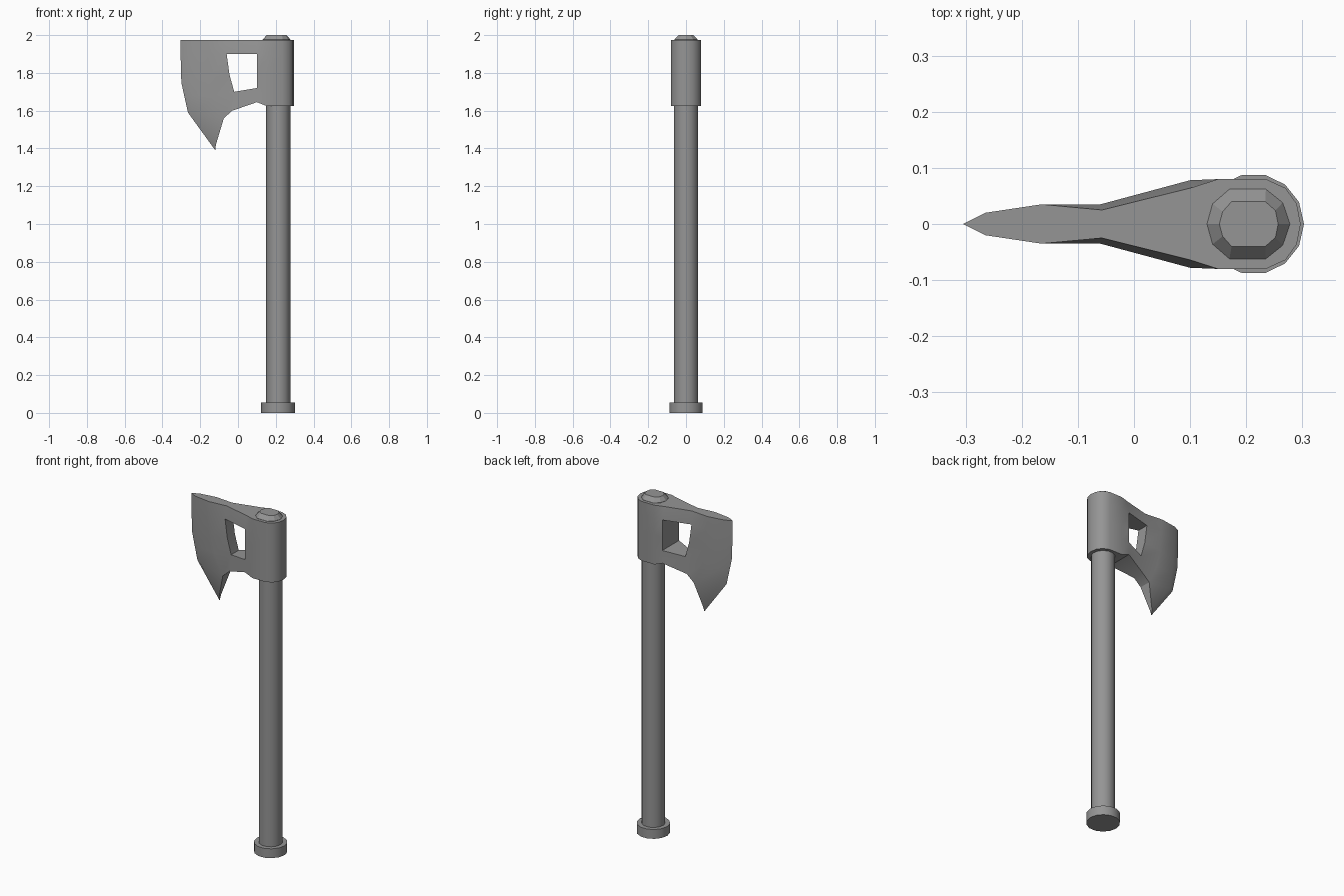
import bpy, bmesh
from math import cos, sin, tau, radians

cube = bpy.data.objects.get("Cube")
if cube:
    bpy.data.objects.remove(cube, do_unlink=True)

grey = bpy.data.materials.new("plain_grey")
grey.use_nodes = True
colour = (0.3, 0.3, 0.3, 1)
grey.diffuse_color = colour
grey.node_tree.nodes["Principled BSDF"].inputs["Base Color"].default_value = colour


def finish(name, bm, angle=30):
    """Turn a bmesh into a named, shaded object."""
    bmesh.ops.recalc_face_normals(bm, faces=bm.faces)
    mesh = bpy.data.meshes.new(name)
    bm.to_mesh(mesh)
    bm.free()
    mesh.materials.append(grey)
    obj = bpy.data.objects.new(name, mesh)
    bpy.context.collection.objects.link(obj)
    bpy.ops.object.select_all(action="DESELECT")
    obj.select_set(True)
    bpy.context.view_layer.objects.active = obj
    bpy.ops.object.shade_smooth_by_angle(angle=radians(angle))
    return obj


def loft(name, rings, angle=30):
    """Skin a stack of equal-sized rings and cap both ends."""
    bm = bmesh.new()
    loops = [[bm.verts.new(p) for p in ring] for ring in rings]
    for low, high in zip(loops, loops[1:]):
        for i in range(len(low)):
            j = (i + 1) % len(low)
            bm.faces.new((low[i], low[j], high[j], high[i]))
    bm.faces.new(loops[0])
    bm.faces.new(loops[-1])
    return finish(name, bm, angle)


SHAFT_X = 0.213
SIDES = 14


def circle(radius, z):
    turns = [tau * i / SIDES for i in range(SIDES)]
    return [(SHAFT_X + radius * cos(a), radius * sin(a), z) for a in turns]


# Shaft and pommel
loft("handle", [circle(0.064, 0.05), circle(0.064, 1.97)])
loft("pommel", [circle(0.09, 0), circle(0.09, 0.055)])


# Wedge cap on top of the shaft
def cap_ring(outline, z):
    back = [(x, -y) for x, y in reversed(outline) if y > 0]
    return [(x, y, z) for x, y in outline + back]


cap_base = [(0.13, 0), (0.14, 0.036), (0.17, 0.062),
            (0.235, 0.062), (0.265, 0.038), (0.278, 0)]
cap_top = [(0.152, 0), (0.158, 0.022), (0.174, 0.04),
           (0.234, 0.04), (0.252, 0.024), (0.257, 0)]
loft("wedge_cap", [cap_ring(cap_base, 1.96), cap_ring(cap_base, 1.976),
                   cap_ring(cap_top, 2)], 15)

# Axe head: rows from top to bottom, columns from cutting edge to eye
rows = [
    [(-0.305, 1.975), (-0.265, 1.975), (-0.165, 1.975), (-0.057, 1.975), (0.1, 1.975)],
    [(-0.304, 1.9), (-0.264, 1.9), (-0.16, 1.9), (-0.06, 1.9), (0.1, 1.9)],
    [(-0.3, 1.75), (-0.255, 1.76), (-0.15, 1.78), (-0.045, 1.79), (0.1, 1.8)],
    [(-0.285, 1.68), (-0.24, 1.68), (-0.13, 1.68), (-0.02, 1.7), (0.1, 1.72)],
    [(-0.265, 1.59), (-0.23, 1.585), (-0.075, 1.56), (-0.03, 1.6), (0.1, 1.645)],
]
half_widths = [0, 0.02, 0.035, 0.035, 0.078]
top_widths = [0, 0.02, 0.035, 0.025, 0.064]
eye_arc = [(0.15, 0.08), (0.235, 0.08), (0.27, 0.064), (0.29, 0.036), (0.297, 0)]
eye_heights = [1.975, 1.9, 1.8, 1.72, 1.625]

bm = bmesh.new()
twin = {}


def paired(x, w, z):
    """Make a vertex and its mirror partner; they are one on the centre plane."""
    v = bm.verts.new((x, w, z))
    twin[v] = v if w == 0 else bm.verts.new((x, -w, z))
    return v


grid = []
for r, row in enumerate(rows):
    widths = half_widths if r else top_widths
    blade = [paired(x, w, z) for (x, z), w in zip(row, widths)]
    eye = [paired(x, w, eye_heights[r]) for x, w in eye_arc]
    grid.append(blade + eye)

cells = []
for r in range(len(grid) - 1):
    for c in range(len(grid[0]) - 1):
        is_window = c == 3 and r in (1, 2)
        if not is_window:
            cells.append((grid[r][c], grid[r][c + 1],
                          grid[r + 1][c + 1], grid[r + 1][c]))

# Drooping point of the blade
tip = paired(-0.12, 0, 1.39)
tip_bevel = paired(-0.117, 0.008, 1.42)
edge, bevel, heel = grid[-1][:3]
cells += [(edge, bevel, tip_bevel, tip), (bevel, heel, tip_bevel)]

sheet = [bm.faces.new(cell) for cell in cells]
rim = [e for e in bm.edges if len(e.link_faces) == 1]
for cell in cells:
    bm.faces.new([twin[v] for v in reversed(cell)])

# Close the top, underside and window walls between the two sheets
for e in rim:
    a, b = e.verts
    wall = list(dict.fromkeys((a, b, twin[b], twin[a])))
    if len(wall) > 2:
        bm.faces.new(wall)
finish("axe_head", bm)
